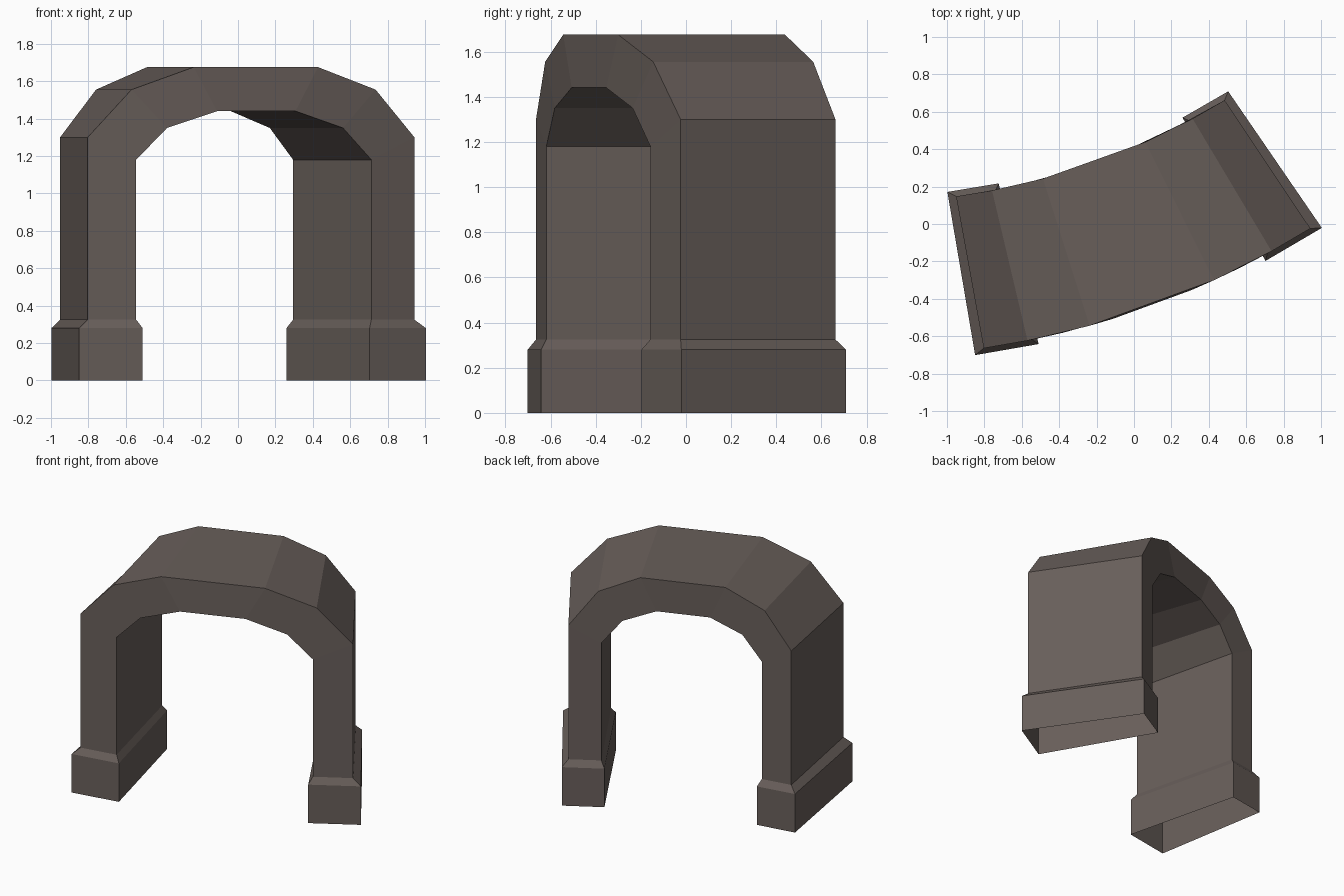
import bpy, bmesh
from math import radians, sin, cos
from mathutils import Vector

if "Cube" in bpy.data.objects:
    bpy.data.objects.remove(bpy.data.objects["Cube"])

# One stone colour for the whole arch
stone = bpy.data.materials.new("dark brown stone")
stone.diffuse_color = (0.138, 0.113, 0.102, 1)
stone.use_nodes = True
stone.node_tree.nodes["Principled BSDF"].inputs["Base Color"].default_value = stone.diffuse_color

# The arch is bent in plan around a far centre; positions are angles about it
CX, CY, MID = -1.614, 3.796, 22.05


def bend(angle, z, front, grow):
    """Point on the front or back wall at an angle (degrees) from the middle."""
    r = (4.565 + grow if front else 3.74 - grow) + 0.0027 * angle
    a = radians(MID + angle)
    return Vector((CX + r * sin(a), CY - r * cos(a), z))


def tube(name, stations):
    """Loft four-cornered rings; each station = (outer angle, outer z, inner angle, inner z, grow)."""
    bm = bmesh.new()
    rings = []
    for oa, oz, ia, iz, g in stations:
        rings.append([bm.verts.new(p) for p in (
            bend(oa, oz, True, g), bend(ia, iz, True, g),
            bend(ia, iz, False, g), bend(oa, oz, False, g))])
    for a, b in zip(rings, rings[1:]):
        for i in range(4):
            j = (i + 1) % 4
            bm.faces.new((a[i], a[j], b[j], b[i]))
    bmesh.ops.recalc_face_normals(bm, faces=bm.faces)
    # make sure the shell faces outward: the front wall must look towards -y
    bm.normal_update()
    if bm.faces[0].normal.y > 0:
        bmesh.ops.reverse_faces(bm, faces=bm.faces)
    mesh = bpy.data.meshes.new(name)
    bm.to_mesh(mesh)
    bm.free()
    mesh.materials.append(stone)
    obj = bpy.data.objects.new(name, mesh)
    bpy.context.collection.objects.link(obj)


# Arch body: half profile from leg foot to crown, mirrored in angle
half = [(11.75, 0.325, 8.43, 0.325, 0),
        (11.75, 1.30, 8.43, 1.18, 0),
        (8.75, 1.555, 6.3, 1.35, 0),
        (4.45, 1.675, 2.8, 1.44, 0)]


def flip(s):
    return (-s[0], s[1], -s[2], s[3], s[4])


tube("arch", [flip(s) for s in half] + half[::-1])

# Plinths: open-bottomed blocks with a sloped top edge
plinth = [(12.4, 0.0, 8.08, 0.0, 0.03),
          (12.4, 0.28, 8.08, 0.28, 0.03),
          (11.75, 0.325, 8.43, 0.325, 0)]
tube("right_plinth", plinth)
tube("left_plinth", [flip(s) for s in plinth])
